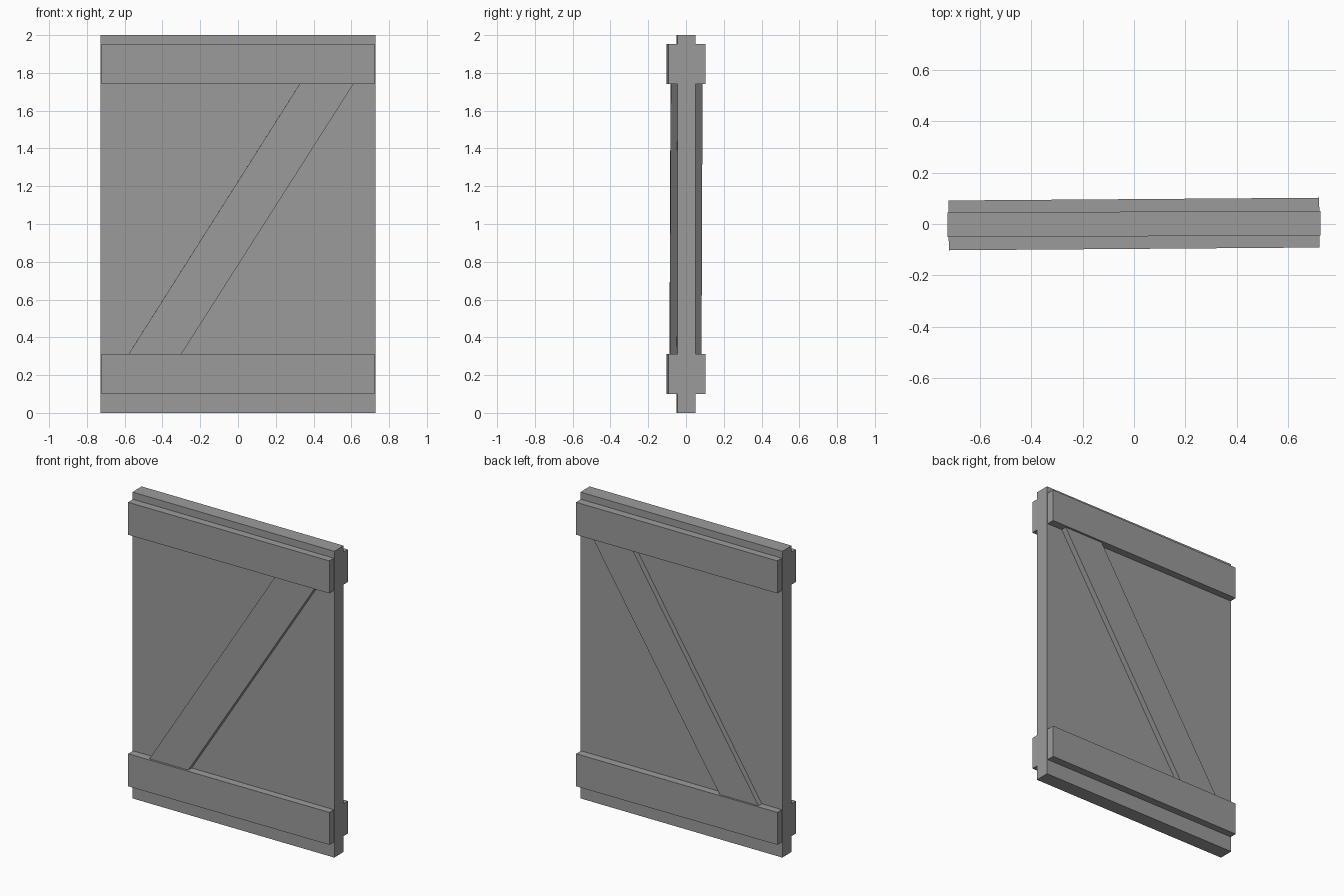
import bpy
import bmesh
from mathutils import Matrix

cube = bpy.data.objects.get("Cube")
if cube:
    bpy.data.objects.remove(cube, do_unlink=True)

# Single plain grey for the whole door
grey = bpy.data.materials.new("plain grey")
grey.use_nodes = True
colour = (0.33, 0.33, 0.33, 1)
grey.diffuse_color = colour
grey.node_tree.nodes["Principled BSDF"].inputs["Base Color"].default_value = colour


def board(name, outline, half_depth, turn):
    """Extrude an x-z outline symmetrically through the door."""
    bm = bmesh.new()
    face = bm.faces.new([bm.verts.new((x, -half_depth, z)) for x, z in outline])
    extruded = bmesh.ops.extrude_face_region(bm, geom=[face])["geom"]
    moved = [v for v in extruded if isinstance(v, bmesh.types.BMVert)]
    bmesh.ops.translate(bm, verts=moved, vec=(0, 2 * half_depth, 0))
    bmesh.ops.recalc_face_normals(bm, faces=bm.faces)
    bm.transform(Matrix.Rotation(turn, 4, "Z"))
    mesh = bpy.data.meshes.new(name)
    bm.to_mesh(mesh)
    bm.free()
    mesh.materials.append(grey)
    obj = bpy.data.objects.new(name, mesh)
    bpy.context.collection.objects.link(obj)
    return obj


def rectangle(half_width, low, high):
    return [(-half_width, low), (half_width, low),
            (half_width, high), (-half_width, high)]


# Main panel
board("door_panel", rectangle(0.727, 0, 2), 0.048, 0.004)

# Horizontal rails standing proud on both faces
for name, low in (("bottom_rail", 0.1), ("top_rail", 1.742)):
    board(name, rectangle(0.723, low, low + 0.212), 0.097, 0.0075)

# Diagonal brace, its ends tucked into the rails
board("diagonal_brace",
      [(-0.612, 0.26), (-0.333, 0.26), (0.642, 1.79), (0.357, 1.79)],
      0.084, 0.006)
